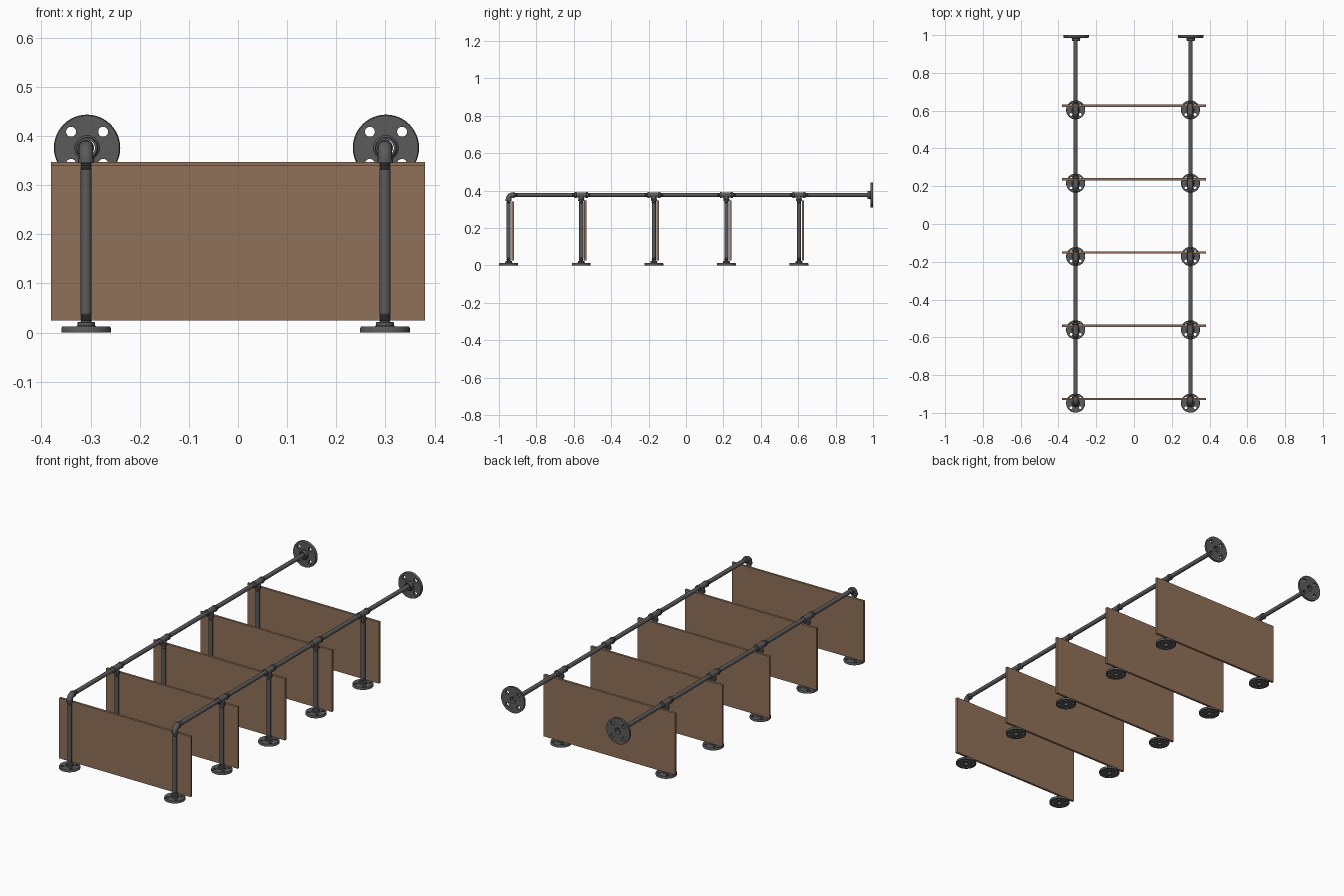
import bpy, bmesh
from math import pi, radians, cos, sin
from mathutils import Matrix, Vector

cube = bpy.data.objects.get("Cube")
if cube:
    bpy.data.objects.remove(cube, do_unlink=True)


def material(name, rgb):
    m = bpy.data.materials.new(name)
    m.use_nodes = True
    m.diffuse_color = (*rgb, 1)
    m.node_tree.nodes["Principled BSDF"].inputs["Base Color"].default_value = (*rgb, 1)
    return m


IRON = material("dark iron", (0.105, 0.105, 0.105))
WOOD = material("brown wood", (0.28, 0.165, 0.1))

SIDES = {"right": -0.309, "left": 0.299}
LEGS_Y = [-0.948 + 0.388 * i for i in range(5)]
RAIL_Z = 0.376
PIPE = 0.011      # pipe radius
SOCKET = 0.0145   # fitting radius
TO_BACK = Matrix.Rotation(-pi / 2, 4, 'X')   # local z -> +y
TO_FRONT = Matrix.Rotation(pi / 2, 4, 'X')   # local z -> -y


def place(name, mesh, loc, rot=Matrix()):
    ob = bpy.data.objects.new(name, mesh)
    ob.matrix_world = Matrix.Translation(loc) @ rot
    bpy.context.scene.collection.objects.link(ob)
    return ob


def finish(bm, name, mat=IRON, smooth=True):
    bmesh.ops.recalc_face_normals(bm, faces=bm.faces)
    mesh = bpy.data.meshes.new(name)
    bm.to_mesh(mesh)
    bm.free()
    mesh.materials.append(mat)
    if smooth:
        mesh.polygons.foreach_set("use_smooth", [True] * len(mesh.polygons))
        mesh.set_sharp_from_angle(angle=radians(35))
    return mesh


def lathe(bm, profile, matrix=Matrix(), closed=False, steps=32):
    """Spin (radius, height) points around local z."""
    part = bmesh.new()
    vs = [part.verts.new((r, 0, z)) for r, z in profile]
    edges = [part.edges.new(p) for p in zip(vs, vs[1:])]
    if closed:
        edges.append(part.edges.new((vs[-1], vs[0])))
    bmesh.ops.spin(part, geom=vs + edges, axis=(0, 0, 1), cent=(0, 0, 0),
                   angle=2 * pi, steps=steps)
    bmesh.ops.remove_doubles(part, verts=part.verts, dist=1e-5)
    part.transform(matrix)
    temp = bpy.data.meshes.new("temp")
    part.to_mesh(temp)
    part.free()
    bm.from_mesh(temp)
    bpy.data.meshes.remove(temp)


def thread(start, end, turns=5):
    """Zigzag profile of a threaded pipe end."""
    pitch = (end - start) / turns
    pts = []
    for i in range(turns):
        z = start + i * pitch
        pts += [(PIPE * 0.93, z), (PIPE * 1.06, z + pitch / 2)]
    return pts + [(PIPE * 0.93, end)]


def threaded_pipe(name, length, t=0.018):
    bm = bmesh.new()
    lathe(bm, [(0, 0)] + thread(0, t) + [(PIPE, t), (PIPE, length - t)]
          + thread(length - t, length) + [(0, length)], steps=24)
    return finish(bm, name)


def flange(name, radius, thick, hub, height, bore):
    """Round plate with a hub, a bore and four screw holes."""
    bm = bmesh.new()
    lathe(bm, [(bore, 0), (radius, 0), (radius, thick * 0.75), (radius * 0.97, thick),
               (hub * 1.15, thick), (hub, thick * 1.25), (hub, height * 0.92),
               (hub * 0.93, height), (bore, height)], closed=True, steps=48)
    ob = place("flange_blank", finish(bm, name), (0, 0, 0))
    bm = bmesh.new()
    for k in range(4):
        a = pi / 4 + k * pi / 2
        spot = Vector((cos(a), sin(a), 0)) * radius * 0.685
        bmesh.ops.create_cone(bm, cap_ends=True, segments=20, radius1=radius * 0.15,
                              radius2=radius * 0.15, depth=0.1,
                              matrix=Matrix.Translation(spot))
    cutter = place("screw_hole_cutter", finish(bm, "screw_hole_cutter"), (0, 0, 0))
    cutter.hide_render = True
    mod = ob.modifiers.new("holes", 'BOOLEAN')
    mod.operation, mod.object, mod.solver = 'DIFFERENCE', cutter, 'EXACT'
    bpy.context.view_layer.update()
    mesh = bpy.data.meshes.new_from_object(
        ob.evaluated_get(bpy.context.evaluated_depsgraph_get()))
    mesh.set_sharp_from_angle(angle=radians(35))
    bpy.data.objects.remove(ob)
    bpy.data.objects.remove(cutter)
    return mesh


def socket(length, lip=0.008):
    """Sleeve with a raised lip at both ends, centred on its origin."""
    h, big = length / 2, SOCKET * 1.12
    return [(0, -h), (big, -h), (big, lip - h), (SOCKET, lip - h + 0.002),
            (SOCKET, h - lip - 0.002), (big, h - lip), (big, h), (0, h)]


def tee():
    bm = bmesh.new()
    lathe(bm, socket(0.07), TO_BACK)
    lathe(bm, [(0, 0), (SOCKET, 0), (SOCKET, 0.021), (SOCKET * 1.12, 0.023),
               (SOCKET * 1.12, 0.031), (0, 0.031)], Matrix.Rotation(pi, 4, 'X'))
    return finish(bm, "tee")


def elbow(bend=0.022, steps=10, ring=24):
    """Quarter bend from a leg (below) to a rail (behind)."""
    bm = bmesh.new()
    centre = Vector((0, bend, -bend))
    loops = []
    for i in range(steps + 1):
        a = pi / 2 * i / steps
        out = Vector((0, -cos(a), sin(a)))
        mid = centre + out * bend
        loops.append([bm.verts.new(mid + (out * cos(t) + Vector((sin(t), 0, 0))) * SOCKET)
                      for t in (2 * pi * k / ring for k in range(ring))])
    for p, q in zip(loops, loops[1:]):
        for k in range(ring):
            n = (k + 1) % ring
            bm.faces.new((p[k], p[n], q[n], q[k]))
    # End lips
    big = SOCKET * 1.12
    lip = [(0, 0), (big, 0), (big, 0.009), (0, 0.009)]
    lathe(bm, lip, Matrix.Translation((0, 0, -bend - 0.009)))
    lathe(bm, lip, Matrix.Translation((0, bend, 0)) @ TO_BACK)
    return finish(bm, "elbow")


def board_mesh(top, bottom=0.025):
    bm = bmesh.new()
    bmesh.ops.create_cube(bm, size=1)
    bm.transform(Matrix.Translation((0, 0, (top + bottom) / 2))
                 @ Matrix.Diagonal((0.76, 0.012, top - bottom, 1)))
    return finish(bm, "board", WOOD, smooth=False)


foot_mesh = flange("foot_flange", 0.0505, 0.012, 0.018, 0.022, 0.0112)
wall_mesh = flange("wall_flange", 0.0675, 0.014, 0.022, 0.03, 0.016)
leg_mesh = threaded_pipe("leg", 0.33)
tee_mesh, elbow_mesh = tee(), elbow()
rail_mesh = threaded_pipe("rail", LEGS_Y[1] - LEGS_Y[0] - 0.06)
end_rail_mesh = threaded_pipe("end_rail", 0.99 - LEGS_Y[-1] - 0.03)
first_board, other_board = board_mesh(0.341), board_mesh(0.347)

# Legs, fittings and rails on both sides
for side, x in SIDES.items():
    for i, y in enumerate(LEGS_Y):
        tag = f"{side}_{i + 1}"
        place(f"foot_flange_{tag}", foot_mesh, (x, y, 0))
        place(f"leg_{tag}", leg_mesh, (x, y, 0.02))
        place(f"{'tee' if i else 'elbow'}_{tag}", tee_mesh if i else elbow_mesh,
              (x, y, RAIL_Z))
        place(f"rail_{tag}", rail_mesh if i < 4 else end_rail_mesh,
              (x, y + 0.03, RAIL_Z), TO_BACK)
    place(f"wall_flange_{side}", wall_mesh, (x + 0.002, 1, RAIL_Z), TO_FRONT)

# Boards fixed behind the legs
for i, y in enumerate(LEGS_Y):
    place(f"board_{i + 1}", other_board if i else first_board, (0, y + 0.0215, 0))
